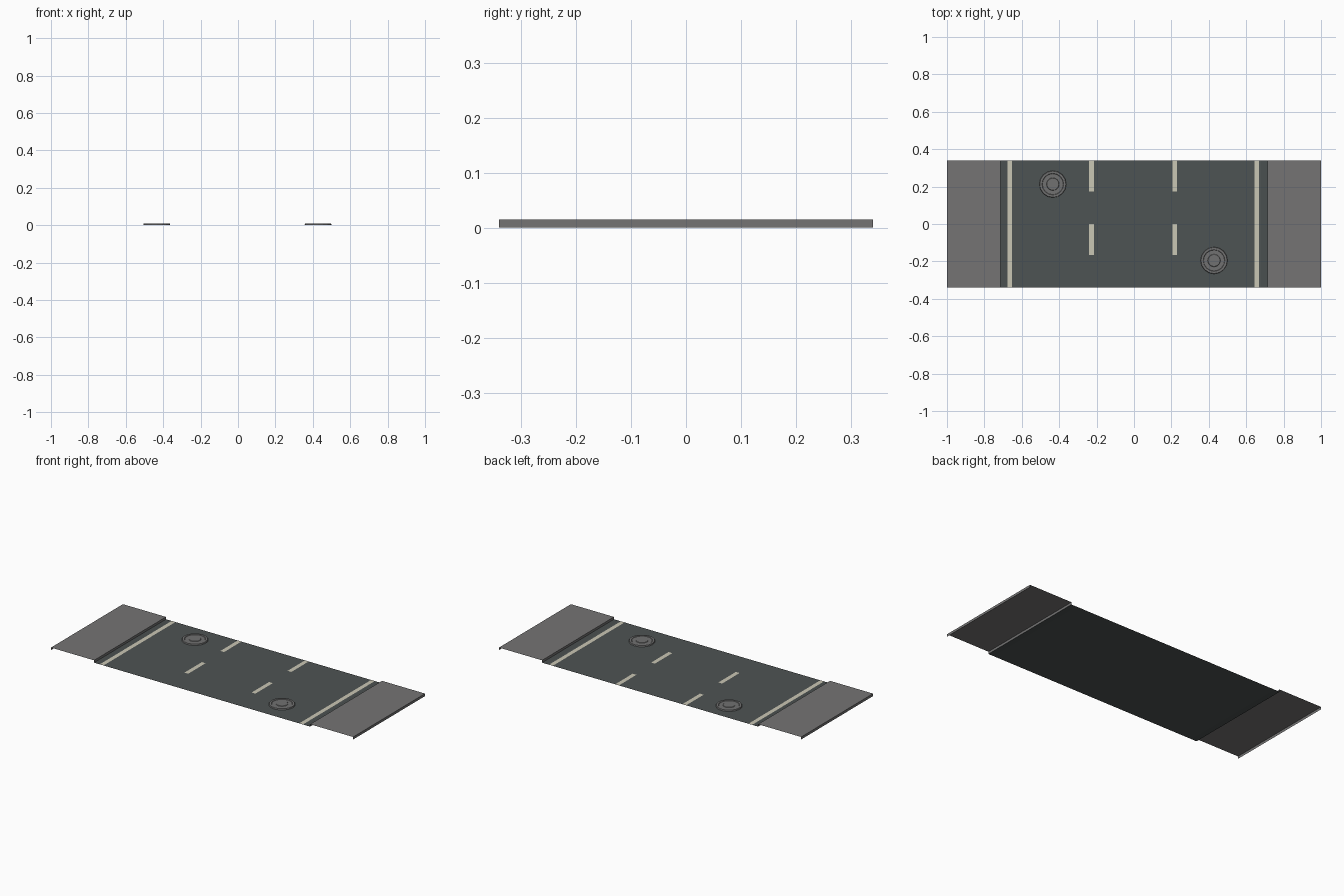
import bpy, math

if "Cube" in bpy.data.objects:
    bpy.data.objects.remove(bpy.data.objects["Cube"])

def material(name, rgb):
    m = bpy.data.materials.new(name)
    m.diffuse_color = (*rgb, 1)
    m.use_nodes = True
    m.node_tree.nodes["Principled BSDF"].inputs["Base Color"].default_value = m.diffuse_color
    return m

asphalt = material("asphalt", (0.076, 0.087, 0.087))
gutter_dark = material("gutter_asphalt", (0.068, 0.080, 0.079))
concrete = material("concrete", (0.176, 0.174, 0.174))
paint = material("road_paint", (0.59, 0.57, 0.46))
iron = material("cover_iron", (0.165, 0.165, 0.165))

Y = 0.34      # half depth of the road piece
TOP = 0.015   # pavement height
ROAD = 0.001

def build(name, verts, faces, mat):
    me = bpy.data.meshes.new(name)
    me.from_pydata(verts, [], faces)
    me.materials.append(mat)
    ob = bpy.data.objects.new(name, me)
    bpy.context.collection.objects.link(ob)
    return ob

def sheet(name, profile, y0, y1, mat):
    """Open strip: an x-z profile, left to right, swept along y."""
    verts = [(x, y, z) for x, z in profile for y in (y0, y1)]
    faces = [(2*i, 2*i+2, 2*i+3, 2*i+1) for i in range(len(profile) - 1)]
    return build(name, verts, faces, mat)

# Road surface
sheet("road", [(-0.68, ROAD), (0.68, ROAD)], -Y, Y, asphalt)

# Gutters and raised pavements, open at front and back
for s, side in ((-1, "left"), (1, "right")):
    g = sorted([(s*0.68, ROAD), (s*0.715, ROAD)])
    sheet(side + "_gutter", g, -Y, Y, gutter_dark)
    p = [(s*0.715, ROAD), (s*0.715, TOP), (s*1.0, TOP), (s*1.0, 0)]
    sheet(side + "_pavement", p if s > 0 else p[::-1], -Y, Y, concrete)

# Painted edge lines and lane dashes
def stripe(name, x, y0, y1):
    sheet(name, [(x - 0.0125, ROAD + 0.0006), (x + 0.0125, ROAD + 0.0006)], y0, y1, paint)

stripe("left_edge_line", -0.664, -Y, Y)
stripe("right_edge_line", 0.656, -Y, Y)
for x in (-0.227, 0.218):
    stripe("lane_dash_back", x, 0.175, Y)
    stripe("lane_dash_front", x, -0.165, 0.0)

# Manhole covers: turned profile with a shallow ring groove
def cover(name, cx, cy, n=16):
    rings = [(0.072, 0.001), (0.070, 0.008), (0.058, 0.008), (0.056, 0.006),
             (0.034, 0.006), (0.032, 0.008)]
    verts = [(cx + r*math.cos(2*math.pi*k/n), cy + r*math.sin(2*math.pi*k/n), z)
             for r, z in rings for k in range(n)]
    faces = [(i*n + k, i*n + (k+1) % n, (i+1)*n + (k+1) % n, (i+1)*n + k)
             for i in range(len(rings) - 1) for k in range(n)]
    faces.append(tuple(range((len(rings)-1)*n, len(rings)*n)))
    build(name, verts, faces, iron)

cover("manhole_cover_back", -0.434, 0.213)
cover("manhole_cover_front", 0.428, -0.195)
